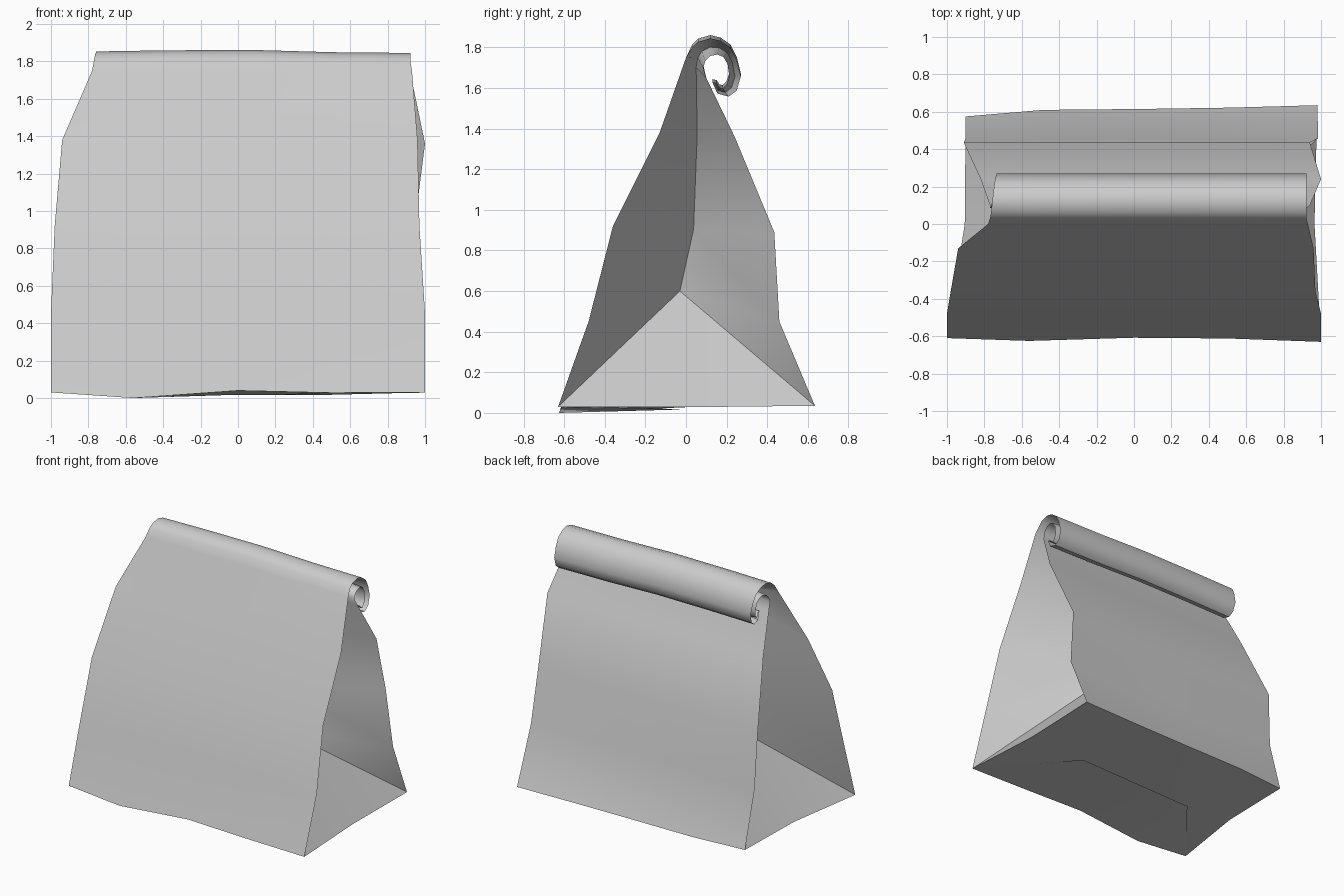
import bpy, bmesh

if "Cube" in bpy.data.objects:
    bpy.data.objects.remove(bpy.data.objects["Cube"])

COLS = [0, .22, .5, .75, 1]          # column positions across the panels
FRONT_WAVE = [.03, 0, .04, .028, .03]  # height of the front bottom edge
FRONT_Y = [-.61, -.625, -.608, -.612, -.63]
BACK_Y = [.575, .61, .615, .622, .635]

# rows as (left x, right x, y, z): body, then the rolled top
front_rows = [(-1, 1, -.62, .03), (-1, 1, -.48, .45), (-.98, .97, -.36, .92),
              (-.94, .96, -.13, 1.38), (-.78, .93, 0, 1.75)]
back_rows = [(-.9, .98, .61, .035), (-.9, .985, .46, .45), (-.91, .94, .435, .89),
             (-.82, 1, .24, 1.36), (-.77, .94, .1, 1.65)]
outer_roll = [(.03, 1.81), (.06, 1.84), (.12, 1.857), (.17, 1.845), (.22, 1.81), (.25, 1.75),
              (.27, 1.67), (.25, 1.6), (.21, 1.57), (.155, 1.585), (.13, 1.64)]
inner_roll = [(.085, 1.71), (.095, 1.745), (.12, 1.77), (.155, 1.777), (.185, 1.765), (.205, 1.73),
              (.213, 1.67), (.2, 1.63), (.18, 1.61), (.163, 1.615), (.152, 1.635)]
for rows, roll in ((front_rows, outer_roll), (back_rows, inner_roll)):
    for i, (y, z) in enumerate(roll):
        rows.append((-.77 + .006 * i, .922, y, z))

# inward depth of the side fold for each row
DEPTH = [None, .55, .58, .6, .6] + [.3] * len(outer_roll)
TILT = [-.004, .002, .004, -.008, -.012]  # slight unevenness along the roll


def make_object(name, bm, flip_out=True):
    if flip_out:
        bmesh.ops.recalc_face_normals(bm, faces=bm.faces)
    mesh = bpy.data.meshes.new(name)
    bm.to_mesh(mesh)
    bm.free()
    obj = bpy.data.objects.new(name, mesh)
    bpy.context.collection.objects.link(obj)
    bpy.ops.object.select_all(action='DESELECT')
    obj.select_set(True)
    bpy.context.view_layer.objects.active = obj
    bpy.ops.object.shade_smooth_by_angle(angle=.85)
    return obj


def add_rows(bm, rows):
    return [[bm.verts.new((l + (r - l) * t, y, z)) for t in COLS] for l, r, y, z in rows]


def skin(bm, a, b):
    for i in range(len(a) - 1):
        bm.faces.new((a[i], a[i + 1], b[i + 1], b[i]))


# bag: front and back panels, bottom and folded sides
bm = bmesh.new()
front, back = add_rows(bm, front_rows), add_rows(bm, back_rows)
middle = add_rows(bm, [(-.905, .965, 0, .028)])[0]
for i in range(len(COLS)):
    front[0][i].co.y, front[0][i].co.z = FRONT_Y[i], FRONT_WAVE[i]
    back[0][i].co.y = BACK_Y[i]
    for row in front[5:] + back[5:]:
        row[i].co.z += TILT[i]
for rows in (front, back):
    for a, b in zip(rows, rows[1:]):
        skin(bm, a, b)
skin(bm, front[0], middle)
skin(bm, middle, back[0])
skin(bm, front[-1], back[-1])

for col, side in ((0, -1), (-1, 1)):
    f, b = [r[col] for r in front], [r[col] for r in back]
    folds = [None]
    for i in range(1, len(f)):
        co = (f[i].co + b[i].co) / 2
        co.x -= side * DEPTH[i]
        if i == 1:
            co.y, co.z = -.03, .6
        folds.append(bm.verts.new(co))
    for edge in (f, b):
        bm.faces.new((edge[0], middle[col], folds[1]))
        bm.faces.new((edge[0], edge[1], folds[1]))
        for i in range(1, len(f) - 1):
            bm.faces.new((edge[i], edge[i + 1], folds[i + 1], folds[i]))
make_object("paper_bag", bm)

# folded flap under the base
bm = bmesh.new()
edge = [bm.verts.new((-1 + 2 * t, FRONT_Y[i], FRONT_WAVE[i])) for i, t in enumerate(COLS)]
tip = [bm.verts.new((-.53 + 1.01 * t, -.03 + .03 * t, .017)) for t in COLS]
for i in range(len(COLS) - 1):
    bm.faces.new((edge[i], tip[i], tip[i + 1], edge[i + 1]))
make_object("bottom_flap", bm, False)
